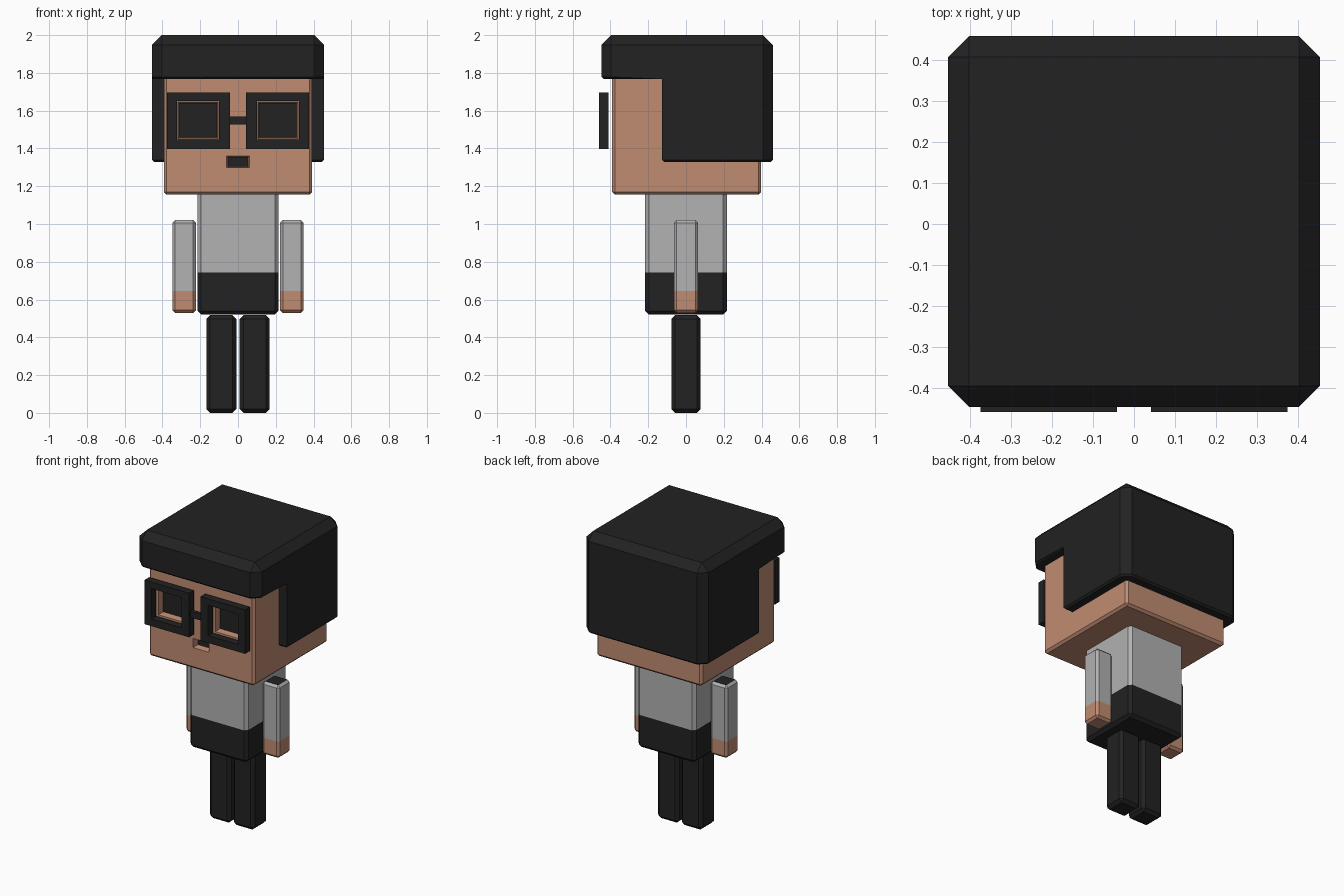
import bpy, bmesh
from mathutils import Vector

if "Cube" in bpy.data.objects:
    bpy.data.objects.remove(bpy.data.objects["Cube"])


def material(name, rgb):
    m = bpy.data.materials.new(name)
    m.diffuse_color = (*rgb, 1)
    m.use_nodes = True
    m.node_tree.nodes["Principled BSDF"].inputs["Base Color"].default_value = m.diffuse_color
    return m


SKIN = material("skin", (0.527, 0.262, 0.168))
GREY = material("shirt grey", (0.445, 0.445, 0.445))
BLACK = material("soft black", (0.016, 0.016, 0.016))


def finish(name, bm, mats, rule=None):
    bm.normal_update()
    bmesh.ops.recalc_face_normals(bm, faces=bm.faces[:])
    if rule:
        for f in bm.faces:
            f.material_index = rule(f.calc_center_median(), f.normal)
    mesh = bpy.data.meshes.new(name)
    bm.to_mesh(mesh)
    bm.free()
    for m in mats:
        mesh.materials.append(m)
    obj = bpy.data.objects.new(name, mesh)
    bpy.context.collection.objects.link(obj)
    return obj


def box(lo, hi, bevel=0.0):
    bm = bmesh.new()
    bmesh.ops.create_cube(bm, size=1)
    lo, hi = Vector(lo), Vector(hi)
    for v in bm.verts:
        v.co = (lo + hi) / 2 + v.co * (hi - lo)
    if bevel:
        bmesh.ops.bevel(bm, geom=bm.edges[:], offset=bevel, segments=1,
                        profile=0.5, affect='EDGES')
    return bm


def cut(bm, axis, value):
    co, no = Vector((0, 0, 0)), Vector((0, 0, 0))
    co[axis], no[axis] = value, 1
    bmesh.ops.bisect_plane(bm, geom=bm.verts[:] + bm.edges[:] + bm.faces[:],
                           plane_co=co, plane_no=no, dist=1e-5)


# Head, with sunken eyes and mouth whose floors are black
bm = box((-0.393, -0.392, 1.155), (0.393, 0.398, 1.93), 0.015)
pockets = [(-0.318, -0.105, 1.45, 1.645), (0.105, 0.318, 1.45, 1.645),
           (-0.06, 0.06, 1.298, 1.36)]
for x0, x1, z0, z1 in pockets:
    for axis, value in ((0, x0), (0, x1), (2, z0), (2, z1)):
        cut(bm, axis, value)
bm.normal_update()
floors = []
for f in bm.faces:
    c = f.calc_center_median()
    if f.normal.y < -0.99 and any(a < c.x < b and d < c.z < e for a, b, d, e in pockets):
        floors.append(f)
bmesh.ops.inset_individual(bm, faces=floors, thickness=0.01, depth=-0.04)
finish("head", bm, [SKIN, BLACK],
       lambda c, n: int(-0.36 < c.y < -0.34 and n.y < -0.99 and abs(c.x) < 0.33))

# Hair: stepped side profile swept across the head
profile = [(-0.448, 1.767), (-0.448, 2.0), (0.46, 2.0),
           (0.46, 1.328), (-0.127, 1.328), (-0.127, 1.767)]
bm = bmesh.new()
side = bm.faces.new([bm.verts.new((-0.455, y, z)) for y, z in profile])
ext = bmesh.ops.extrude_face_region(bm, geom=[side], use_keep_orig=True)
for v in ext["geom"]:
    if isinstance(v, bmesh.types.BMVert):
        v.co.x = 0.455
bmesh.ops.recalc_face_normals(bm, faces=bm.faces[:])


def edges_where(test):
    return [e for e in bm.edges if all(test(v.co) for v in e.verts)]


# wide chamfers on the crown and the four corners
wide = set(edges_where(lambda p: p.z > 1.99))
for y in (-0.448, 0.46):
    wide |= {e for e in edges_where(lambda p: abs(p.y - y) < 0.001)
             if abs(e.verts[0].co.z - e.verts[1].co.z) > 0.1}
bmesh.ops.bevel(bm, geom=list(wide), offset=0.052, segments=1, profile=0.5, affect='EDGES')
# small chamfers along the lower rims
rim = edges_where(lambda p: p.z < 1.33)
rim += [e for e in edges_where(lambda p: abs(p.z - 1.767) < 0.001)
        if min(v.co.y for v in e.verts) < -0.3]
bmesh.ops.bevel(bm, geom=rim, offset=0.012, segments=1, profile=0.5, affect='EDGES')
finish("hair", bm, [BLACK])

# Torso: grey shirt above, black trousers below
bm = box((-0.215, -0.217, 0.52), (0.215, 0.217, 1.18), 0.02)
cut(bm, 2, 0.742)
finish("torso", bm, [GREY, BLACK], lambda c, n: int(c.z < 0.742))

for s, label in ((-1, "left"), (1, "right")):
    def span(a, b):
        return sorted((s * a, s * b))

    # Arm: grey sleeve, skin hand, black inner side and shoulder top
    x0, x1 = span(0.222, 0.348)
    bm = box((x0, -0.064, 0.53), (x1, 0.064, 1.02), 0.015)
    cut(bm, 2, 0.645)
    finish(label + "_arm", bm, [GREY, SKIN, BLACK],
           lambda c, n: 2 if n.x * s > 0.9 * -1 and n.z > 0.95 or n.x * s < -0.9
           else int(c.z < 0.645))

    # Leg
    x0, x1 = span(0.009, 0.167)
    finish(label + "_leg", box((x0, -0.077, 0), (x1, 0.077, 0.518), 0.02), [BLACK])

    # Square spectacle rim, floating just ahead of the face
    bm = bmesh.new()

    def loop(a, b, d, e):
        return [bm.verts.new((s * x, -0.46, z))
                for x, z in ((a, d), (b, d), (b, e), (a, e))]
    outer = loop(0.042, 0.375, 1.398, 1.695)
    inner = loop(0.10, 0.323, 1.447, 1.651)
    ring = [bm.faces.new((outer[i], outer[i - 1], inner[i - 1], inner[i])) for i in range(4)]
    ext = bmesh.ops.extrude_face_region(bm, geom=ring, use_keep_orig=True)
    for v in ext["geom"]:
        if isinstance(v, bmesh.types.BMVert):
            v.co.y = -0.41
    finish(label + "_spectacle_rim", bm, [BLACK])

# Spectacle bridge
finish("spectacle_bridge", box((-0.045, -0.447, 1.527), (0.045, -0.423, 1.57)), [BLACK])
